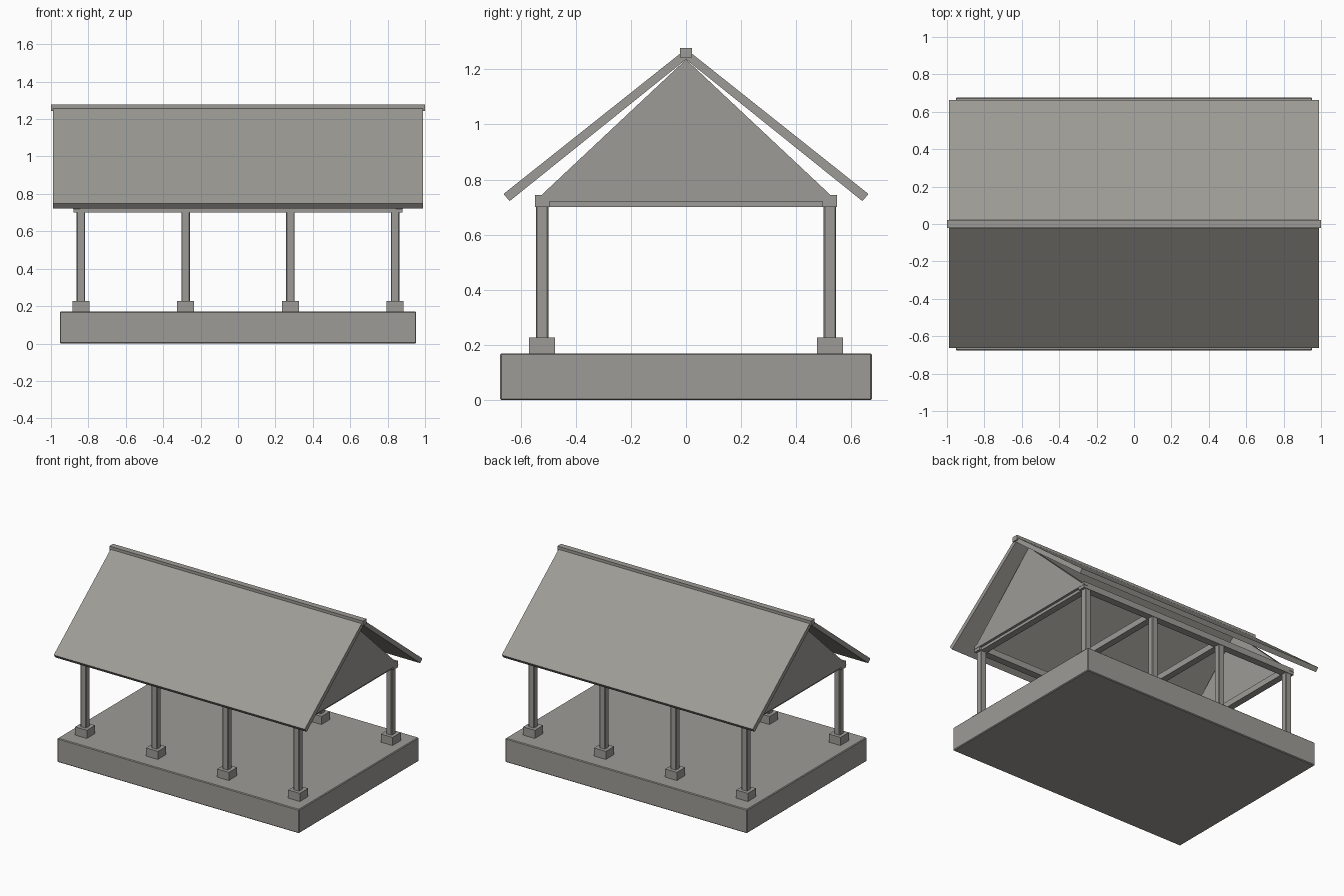
import bpy
import bmesh

old = bpy.data.objects.get("Cube")
if old:
    bpy.data.objects.remove(old, do_unlink=True)

GREY = (0.34, 0.33, 0.305, 1.0)
stone = bpy.data.materials.new("warm_grey")
stone.use_nodes = True
stone.diffuse_color = GREY
stone.node_tree.nodes["Principled BSDF"].inputs["Base Color"].default_value = GREY


def finish(name, bm, bevel=0):
    bmesh.ops.recalc_face_normals(bm, faces=bm.faces)
    mesh = bpy.data.meshes.new(name)
    bm.to_mesh(mesh)
    bm.free()
    mesh.materials.append(stone)
    obj = bpy.data.objects.new(name, mesh)
    bpy.context.collection.objects.link(obj)
    if bevel:
        mod = obj.modifiers.new("edge_bevel", "BEVEL")
        mod.width = bevel
        mod.segments = 1
    return obj


def extrude_x(name, profile, x0, x1, bevel=0):
    """Extrude a (y, z) outline along x."""
    bm = bmesh.new()
    face = bm.faces.new([bm.verts.new((x0, y, z)) for y, z in profile])
    grown = bmesh.ops.extrude_face_region(bm, geom=[face])["geom"]
    moved = [v for v in grown if isinstance(v, bmesh.types.BMVert)]
    bmesh.ops.translate(bm, verts=moved, vec=(x1 - x0, 0, 0))
    return finish(name, bm, bevel)


def box(name, x, y, width, depth, z0, z1, bevel=0):
    a, b = y - depth / 2, y + depth / 2
    outline = [(a, z0), (b, z0), (b, z1), (a, z1)]
    return extrude_x(name, outline, x - width / 2, x + width / 2, bevel)


POST_X = (-0.84, -0.28, 0.28, 0.84)
POST_Y = 0.522
BEAM_Z = (0.70, 0.745)

# Floor slab
box("floor_slab", 0, 0, 1.906, 1.35, 0, 0.17, 0.005)

# Posts on footings, both long sides
for side, s in (("front", -1), ("back", 1)):
    for i, x in enumerate(POST_X, 1):
        box(f"{side}_footing_{i}", x, s * POST_Y, 0.092, 0.094, 0.165, 0.228)
        box(f"{side}_post_{i}", x, s * POST_Y, 0.045, 0.045, 0.22, 0.71, 0.004)
    box(f"{side}_long_beam", 0, s * POST_Y, 1.76, 0.052, *BEAM_Z)

# Tie beams across each pair of posts
for i, x in enumerate(POST_X, 1):
    box(f"tie_beam_{i}", x, 0, 0.048, 1.09, BEAM_Z[0], BEAM_Z[1] - 0.002)

# Gable walls
for side, s in (("left", 1), ("right", -1)):
    gable = [(-0.55, 0.72), (0.55, 0.72), (0, 1.236)]
    extrude_x(f"{side}_gable", gable, s * 0.845, s * 0.882)

# Sloping roof panels
for side, s in (("front", -1), ("back", 1)):
    panel = [(0, 1.236), (s * 0.64, 0.722), (s * 0.662, 0.748), (0, 1.274)]
    extrude_x(f"{side}_roof_panel", panel, -0.99, 0.99)

# Ridge cap
box("ridge_cap", 0, 0, 2.0, 0.043, 1.243, 1.277)
